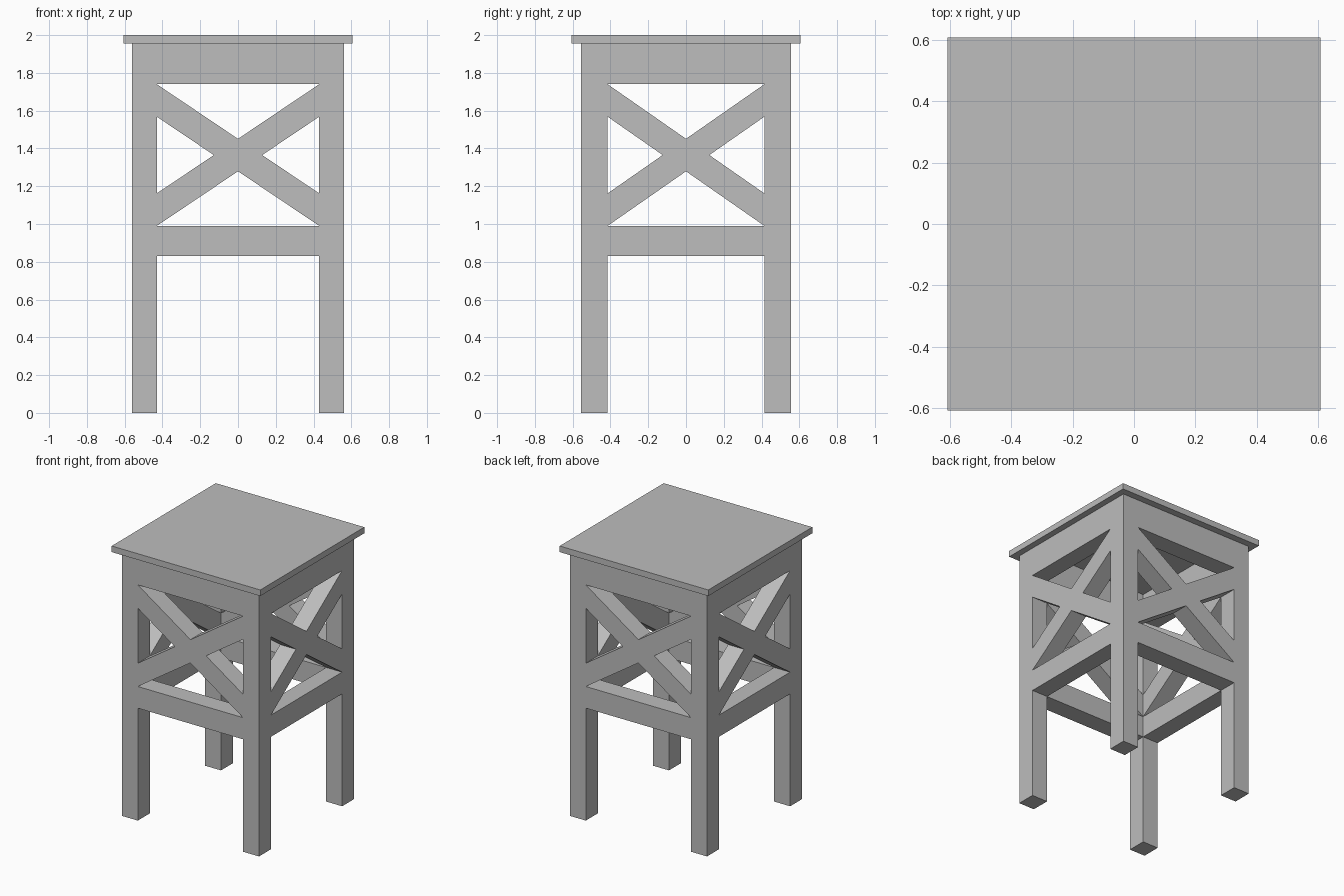
import bpy
import bmesh
from mathutils import Vector

cube = bpy.data.objects.get("Cube")
if cube:
    bpy.data.objects.remove(cube, do_unlink=True)

grey = bpy.data.materials.new("plain_grey")
grey.use_nodes = True
colour = (0.51, 0.51, 0.51, 1)
grey.diffuse_color = colour
grey.node_tree.nodes["Principled BSDF"].inputs["Base Color"].default_value = colour


def finish(name, bm):
    bmesh.ops.recalc_face_normals(bm, faces=bm.faces)
    mesh = bpy.data.meshes.new(name)
    bm.to_mesh(mesh)
    bm.free()
    mesh.materials.append(grey)
    bpy.context.collection.objects.link(bpy.data.objects.new(name, mesh))


def box(name, low, high):
    low, high = Vector(low), Vector(high)
    bm = bmesh.new()
    bmesh.ops.create_cube(bm, size=1)
    bmesh.ops.scale(bm, vec=high - low, verts=bm.verts)
    bmesh.ops.translate(bm, vec=(low + high) / 2, verts=bm.verts)
    finish(name, bm)


def slab(name, outline, place, inner, outer):
    """Extrude an outline of (along, z) points between two depths."""
    bm = bmesh.new()
    face = bm.faces.new([bm.verts.new(place(u, inner, z)) for u, z in outline])
    new = bmesh.ops.extrude_face_region(bm, geom=[face])["geom"]
    verts = [g for g in new if isinstance(g, bmesh.types.BMVert)]
    shift = Vector(place(0, outer, 0)) - Vector(place(0, inner, 0))
    bmesh.ops.translate(bm, vec=shift, verts=verts)
    finish(name, bm)


# Main sizes: leg faces, rail heights and seat underside
X_IN, X_OUT = 0.43, 0.56
Y_IN, Y_OUT = 0.415, 0.555
LOW, RAIL_TOP, APRON, SEAT = 0.83, 0.99, 1.74, 1.955
TOP, EDGE = 2.0, 0.607

box("seat_top", (-EDGE, -EDGE, SEAT), (EDGE, EDGE, TOP))

# Four legs
for sx, x_name in ((-1, "right"), (1, "left")):
    for sy, y_name in ((-1, "front"), (1, "back")):
        box(f"{y_name}_{x_name}_leg",
            (min(sx * X_IN, sx * X_OUT), min(sy * Y_IN, sy * Y_OUT), 0),
            (max(sx * X_IN, sx * X_OUT), max(sy * Y_IN, sy * Y_OUT), SEAT))


def cross_outline(w):
    """Twelve-sided outline of two crossed braces that fill the opening."""
    mid, half, band = (RAIL_TOP + APRON) / 2, (APRON - RAIL_TOP) / 2, 0.172
    notch = w * band / 2 / (half - band / 2)
    top_right = [(0, band / 2), (w, half), (w, half - band), (notch, 0)]
    lower_right = [(u, -z) for u, z in top_right[-2:0:-1]]
    right = top_right + lower_right
    left = [(-u, -z) for u, z in right]
    # The left half is the right half turned half way round
    return [(u, mid + z) for u, z in right + left[:]]


# Apron, lower rail and crossed braces on each side, flush with the legs
sides = (
    ("front", X_IN, Y_IN, Y_OUT, lambda u, d, z: (u, -d, z)),
    ("back", X_IN, Y_IN, Y_OUT, lambda u, d, z: (u, d, z)),
    ("right", Y_IN, X_IN, X_OUT, lambda u, d, z: (-d, u, z)),
    ("left", Y_IN, X_IN, X_OUT, lambda u, d, z: (d, u, z)),
)
for side, w, inner, outer, place in sides:
    for part, z0, z1 in (("apron", APRON, SEAT), ("lower_rail", LOW, RAIL_TOP)):
        slab(f"{side}_{part}", [(-w, z0), (w, z0), (w, z1), (-w, z1)],
             place, inner, outer)
    slab(f"{side}_cross_brace", cross_outline(w), place, inner, outer)
